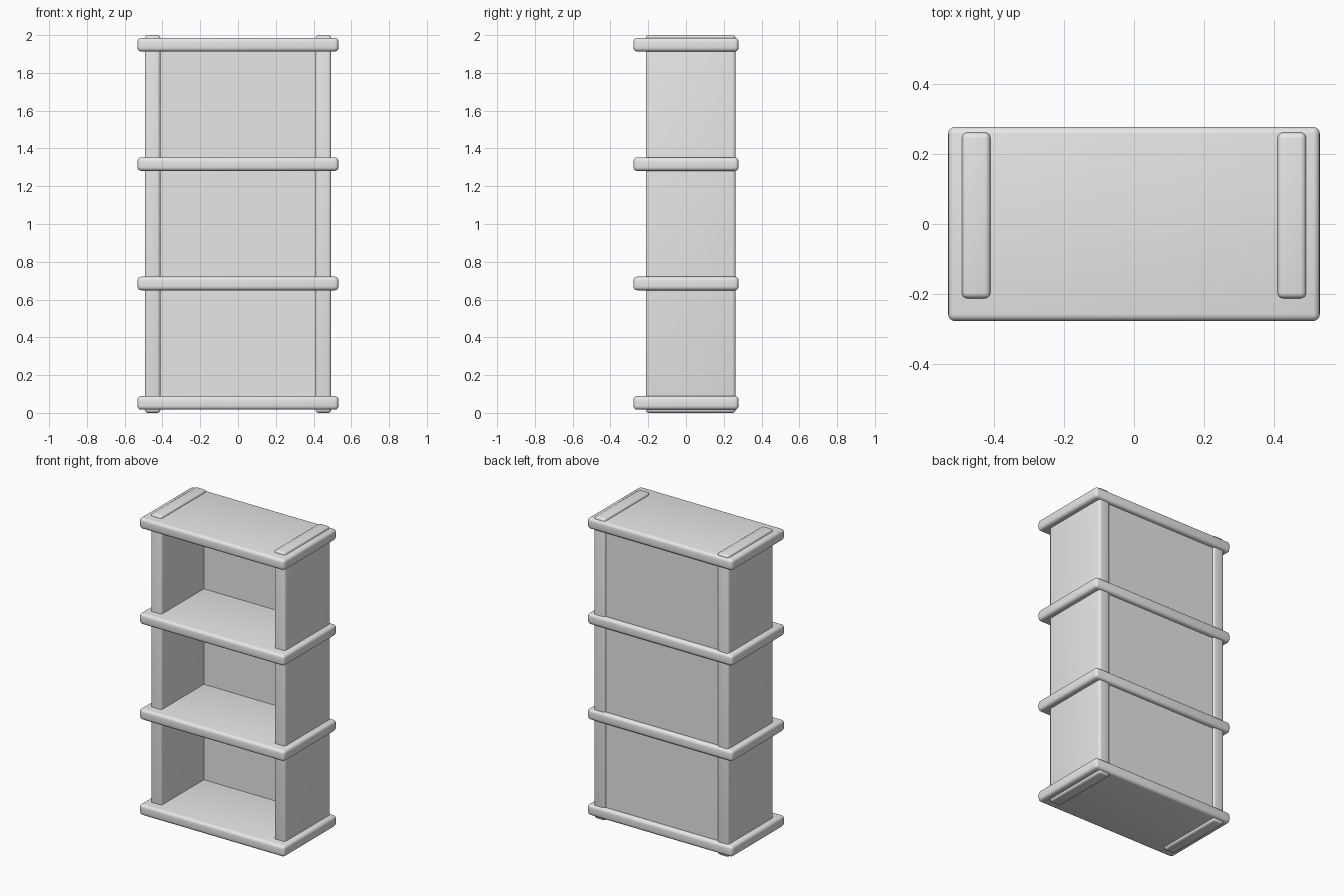
import bpy, bmesh
from mathutils import Vector

old = bpy.data.objects.get("Cube")
if old:
    bpy.data.objects.remove(old)

# Single light grey paint
grey = bpy.data.materials.new("light_grey")
grey.use_nodes = True
colour = (0.8, 0.8, 0.8, 1)
grey.diffuse_color = colour
grey.node_tree.nodes["Principled BSDF"].inputs["Base Color"].default_value = colour


def board(name, low, high, radius=0.0):
    """Box between two corners, with rounded edges if radius is given."""
    low, high = Vector(low), Vector(high)
    bm = bmesh.new()
    bmesh.ops.create_cube(bm, size=1)
    bmesh.ops.scale(bm, vec=high - low, verts=bm.verts)
    if radius:
        bmesh.ops.bevel(bm, geom=bm.edges[:], offset=radius, segments=4,
                        profile=0.5, affect='EDGES', clamp_overlap=True)
    for face in bm.faces:
        face.smooth = radius > 0
    mesh = bpy.data.meshes.new(name)
    bm.to_mesh(mesh)
    bm.free()
    mesh.materials.append(grey)
    obj = bpy.data.objects.new(name, mesh)
    obj.location = (low + high) / 2
    bpy.context.collection.objects.link(obj)
    return obj


# Four evenly spaced shelves, overhanging the sides
names = ("bottom_shelf", "lower_shelf", "upper_shelf", "top_shelf")
for i, name in enumerate(names):
    z = 0.017 + i * 0.632
    board(name, (-0.532, -0.278, z), (0.532, 0.278, z + 0.072), 0.02)

# Upright sides that poke slightly through the top and bottom
for name, x in (("right_side", -0.452), ("left_side", 0.452)):
    board(name, (x - 0.041, -0.213, 0), (x + 0.041, 0.262, 2), 0.016)

# Thin back panel, set just inside the sides
board("back_panel", (-0.43, 0.23, 0.05), (0.43, 0.25, 1.95))
